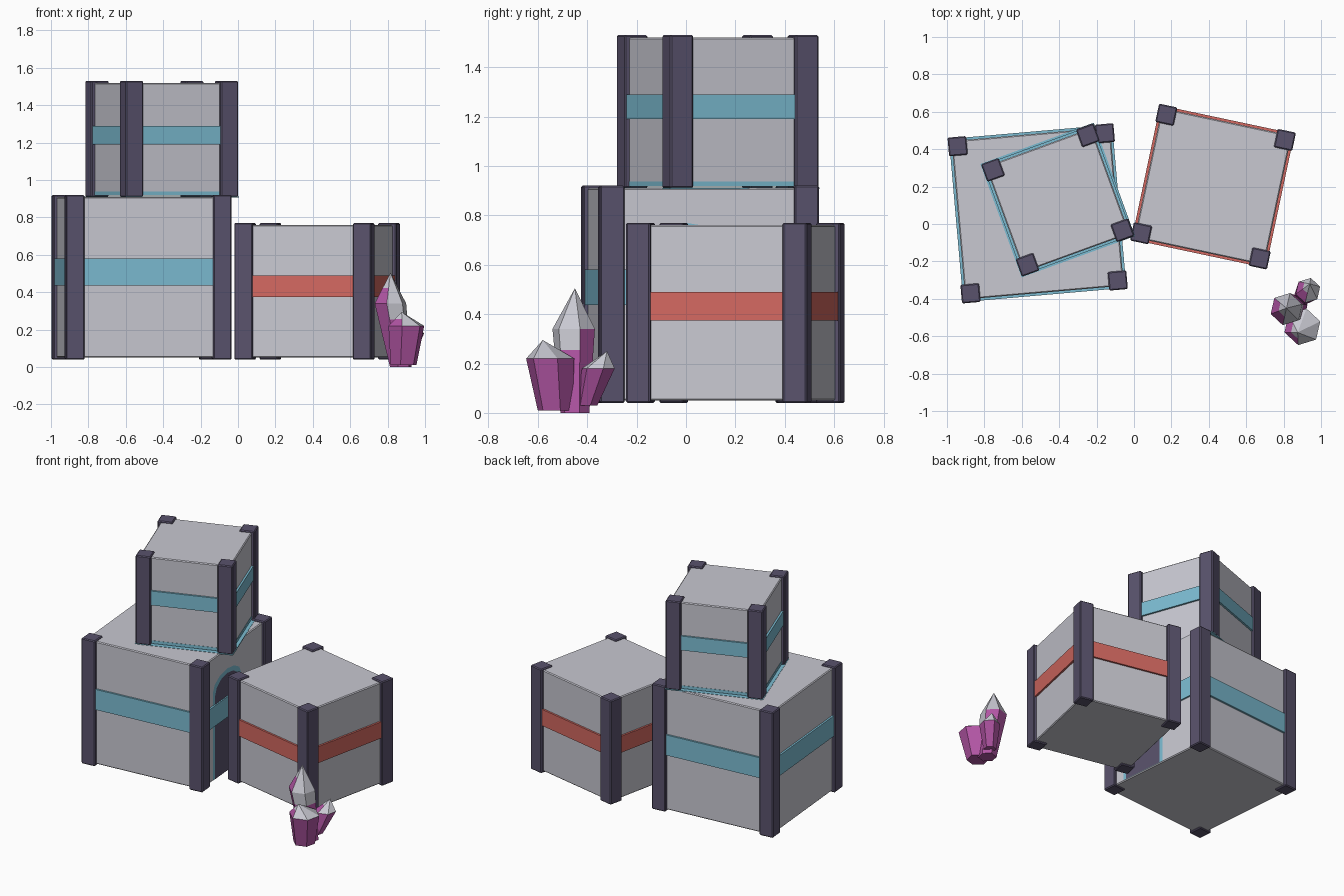
import bpy, bmesh
from math import cos, sin, pi, radians
from mathutils import Vector, Matrix

cube = bpy.data.objects.get("Cube")
if cube:
    bpy.data.objects.remove(cube, do_unlink=True)


def material(name, rgb):
    m = bpy.data.materials.new(name)
    m.use_nodes = True
    m.diffuse_color = (*rgb, 1)
    m.node_tree.nodes["Principled BSDF"].inputs["Base Color"].default_value = (*rgb, 1)
    return m


PANEL = material("pale_grey", (0.58, 0.58, 0.64))
POST = material("dark_violet", (0.10, 0.085, 0.15))
BLUE = material("sky_blue", (0.20, 0.50, 0.64))
RED = material("coral_red", (0.65, 0.14, 0.12))
PINK = material("magenta", (0.44, 0.09, 0.37))


def finish(name, bm, mats, frame=None, bevel=0):
    bmesh.ops.recalc_face_normals(bm, faces=bm.faces)
    mesh = bpy.data.meshes.new(name)
    bm.to_mesh(mesh)
    bm.free()
    for m in mats:
        mesh.materials.append(m)
    ob = bpy.data.objects.new(name, mesh)
    bpy.context.collection.objects.link(ob)
    if frame:
        ob.matrix_world = frame
    if bevel:
        mod = ob.modifiers.new("bevel", 'BEVEL')
        mod.width, mod.segments = bevel, 1
    return ob


def add_box(bm, x, y, w, d, z0, z1):
    m = Matrix.Translation((x, y, (z0 + z1) / 2)) @ Matrix.Diagonal((w, d, z1 - z0, 1))
    bmesh.ops.create_cube(bm, size=1, matrix=m)


def box(name, size, z0, z1, mat, frame, bevel=0):
    bm = bmesh.new()
    add_box(bm, 0, 0, size, size, z0, z1)
    return finish(name, bm, [mat], frame, bevel)


def crate(name, x, y, turn, size, z0, z1, band0, band1, band_mat):
    frame = Matrix.Translation((x, y, 0)) @ Matrix.Rotation(radians(turn), 4, 'Z')
    box(name + "_body", size - 0.04, z0 + 0.01, z1 - 0.01, PANEL, frame, 0.006)
    box(name + "_band", size - 0.014, band0, band1, band_mat, frame)
    # Four corner posts
    post = 0.1
    off = (size - post) / 2
    bm = bmesh.new()
    for sx in (-1, 1):
        for sy in (-1, 1):
            add_box(bm, sx * off, sy * off, post, post, z0, z1)
    finish(name + "_posts", bm, [POST], frame, 0.006)
    return frame


large = crate("large_crate", -0.515, 0.057, 5, 0.89, 0.04, 0.92, 0.437, 0.58, BLUE)
small = crate("small_crate", -0.408, 0.128, 20, 0.64, 0.91, 1.53, 1.19, 1.29, BLUE)
crate("red_banded_crate", 0.4225, 0.2, -12, 0.748, 0.04, 0.77, 0.375, 0.49, RED)

# Painted fringe where the small crate rests on the large one
box("small_crate_fringe", 0.604, 0.917, 0.938, BLUE, small)
box("large_crate_top_patch", 0.645, 0.906, 0.912, BLUE, small)


# Painted arch on the side of the large crate
def arch(name, half, top, out, mat):
    bm = bmesh.new()
    x, mid, low, r = 0.425 + out, -0.1, 0.056, 0.1
    pts = [(-half, low), (half, low)]
    for i in range(7):
        a = pi * i / 6
        pts.append((half * cos(a), top - r + r * sin(a)))
    bm.faces.new([bm.verts.new((x, mid + p, z)) for p, z in pts])
    finish(name, bm, [mat], large)


arch("arch_rim", 0.18, 0.77, 0.002, BLUE)
arch("arch_inside", 0.155, 0.74, 0.004, POST)


# Crystals: tapered six-sided prisms with pale tips
def crystal(name, base, shoulder, tip, r0, r1, frosted):
    base, shoulder, tip = Vector(base), Vector(shoulder), Vector(tip)
    levels = [(base, r0), (base.lerp(shoulder, 0.75), r0 + 0.75 * (r1 - r0)),
              (shoulder, r1), (shoulder.lerp(tip, 0.5), r1 / 2)]
    bm = bmesh.new()
    rings = []
    for c, r in levels:
        rings.append([bm.verts.new(c + Vector((r * cos(k * pi / 3 + 0.3),
                                               r * sin(k * pi / 3 + 0.3), 0)))
                      for k in range(6)])
    bm.faces.new(rings[0])
    top = bm.verts.new(tip)
    for k in range(6):
        j = (k + 1) % 6
        a = k * pi / 3 + 0.3 + pi / 6
        for i in range(3):
            f = bm.faces.new((rings[i][k], rings[i][j], rings[i + 1][j], rings[i + 1][k]))
            if i == 2:
                f.material_index = int(cos(a) > -0.4)
            elif i == 1 and frosted:
                f.material_index = int(cos(a) - sin(a) > 0.8)
        f = bm.faces.new((rings[3][k], rings[3][j], top))
        f.material_index = 1
    finish(name, bm, [PINK, PANEL])


crystal("tall_crystal", (0.87, -0.45, 0), (0.815, -0.455, 0.34), (0.815, -0.45, 0.505),
        0.06, 0.088, True)
crystal("front_crystal", (0.885, -0.53, 0.01), (0.9, -0.55, 0.22), (0.875, -0.58, 0.295),
        0.072, 0.1, False)
crystal("back_crystal", (0.89, -0.4, 0.03), (0.93, -0.355, 0.18), (0.94, -0.32, 0.25),
        0.042, 0.068, False)
